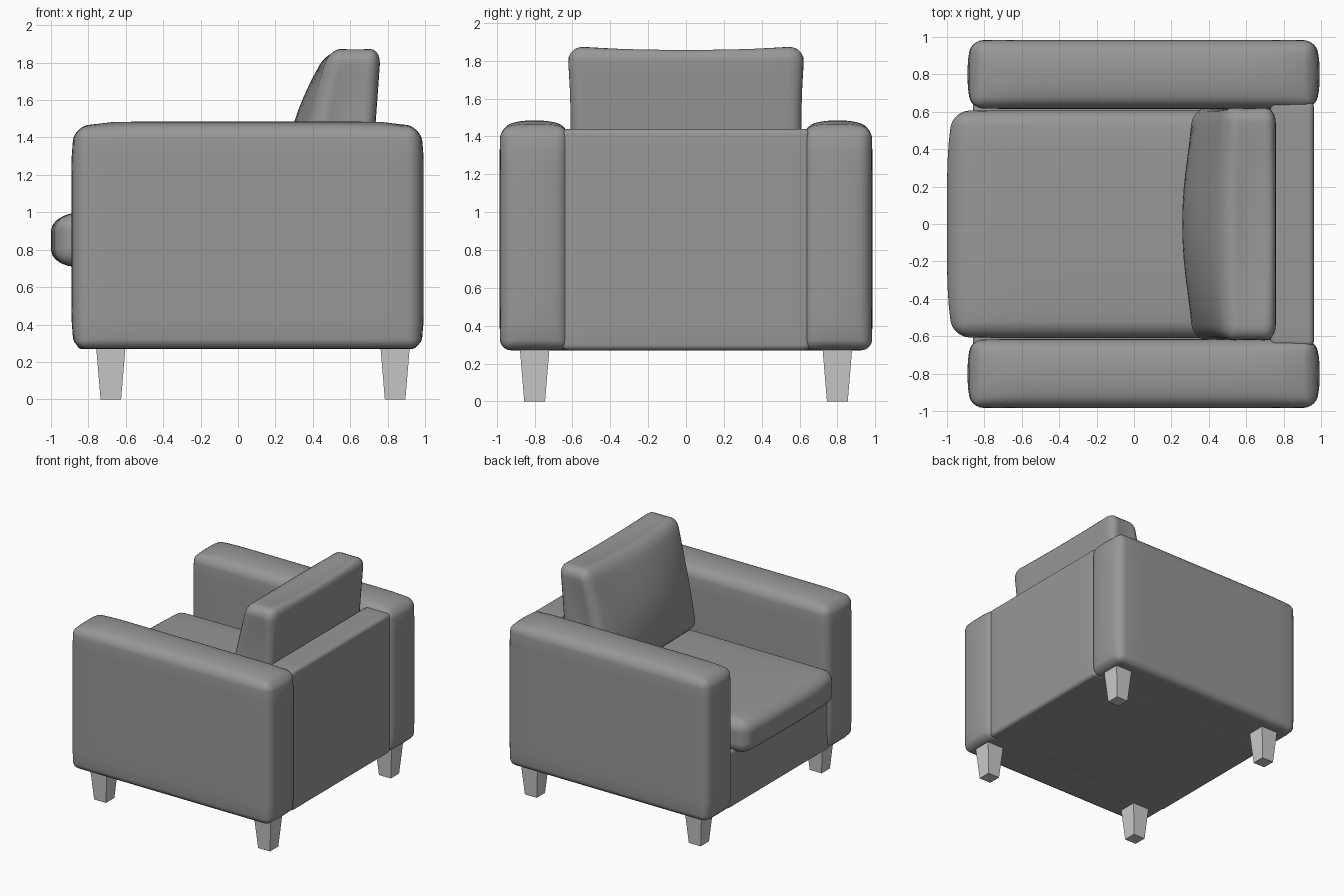
import bpy, bmesh
from mathutils import Vector

if "Cube" in bpy.data.objects:
    bpy.data.objects.remove(bpy.data.objects["Cube"])

# dark grey upholstery
fabric = bpy.data.materials.new("upholstery")
fabric.diffuse_color = (0.31, 0.31, 0.31, 1)
fabric.use_nodes = True
fabric.node_tree.nodes["Principled BSDF"].inputs["Base Color"].default_value = fabric.diffuse_color


def finish(name, bm):
    bmesh.ops.recalc_face_normals(bm, faces=bm.faces)
    me = bpy.data.meshes.new(name)
    bm.to_mesh(me)
    bm.free()
    ob = bpy.data.objects.new(name, me)
    bpy.context.collection.objects.link(ob)
    return ob


def smooth(ob):
    bpy.ops.object.select_all(action='DESELECT')
    ob.select_set(True)
    bpy.context.view_layer.objects.active = ob
    bpy.ops.object.shade_smooth_by_angle()


def soft_box(name, lo, hi, radius, bulge_lo=(0, 0, 0), bulge_hi=(0, 0, 0), power=(4, 4, 4), warp=None):
    """Rounded upholstered box whose faces swell (or sink) by a given amount per side."""
    lo, hi = Vector(lo), Vector(hi)
    mid, half = (lo + hi) / 2, (hi - lo) / 2
    bm = bmesh.new()
    bmesh.ops.create_cube(bm, size=2)
    for v in bm.verts:
        v.co = Vector(c * h for c, h in zip(v.co, half))
    bmesh.ops.bevel(bm, geom=bm.edges[:], offset=radius, segments=5, profile=0.5, affect='EDGES')
    # cross cuts give the faces enough resolution to swell
    for a in range(3):
        normal = Vector((0, 0, 0))
        normal[a] = 1
        reach = half[a] - radius
        for i in range(1, 12):
            bmesh.ops.bisect_plane(bm, geom=bm.verts[:] + bm.edges[:] + bm.faces[:],
                                   plane_co=normal * (reach * (i / 6 - 1)), plane_no=normal)
    for v in bm.verts:
        n = [v.co[a] / half[a] for a in range(3)]
        fall = [1 - min(1, abs(n[a])) ** power[a] for a in range(3)]
        for a in range(3):
            amount = bulge_hi[a] if n[a] > 0 else bulge_lo[a]
            v.co[a] += amount * n[a] * fall[a - 1] * fall[a - 2]
        if warp:
            warp(v.co, n)
        v.co += mid
    ob = finish(name, bm)
    ob.data.materials.append(fabric)
    smooth(ob)
    return ob


def tapered_leg(name, x, y):
    bm = bmesh.new()
    bmesh.ops.create_cube(bm, size=1)
    for v in bm.verts:
        top = v.co.z > 0
        w = 0.16 if top else 0.11
        v.co = (x + v.co.x * w, y + v.co.y * w, 0.30 if top else 0)
    return finish(name, bm)


# arms and legs, mirrored across y
for side, s in (("left", -1), ("right", 1)):
    y0, y1 = sorted((s * 0.62, s * 0.98))
    soft_box(side + "_arm", (-0.865, y0, 0.27), (0.965, y1, 1.445), 0.055,
             (0.025, 0.005, 0.0), (0.028, 0.005, 0.04), power=(12, 2.5, 12))
    tapered_leg(side + "_front_leg", -0.68, s * 0.80)
    tapered_leg(side + "_back_leg", 0.84, s * 0.80)

# base frame and backrest, reaching into the arms so the joints close up
soft_box("base", (-0.86, -0.92, 0.27), (0.90, 0.92, 0.50), 0.03)
soft_box("seat_frame", (-0.86, -0.66, 0.27), (0.90, 0.66, 0.74), 0.02)
soft_box("backrest", (0.73, -0.655, 0.27), (0.962, 0.655, 1.44), 0.03)

# seat cushion
soft_box("seat_cushion", (-0.965, -0.605, 0.71), (0.74, 0.605, 0.99), 0.085,
         (0.035, 0.005, 0.0), (0.0, 0.005, 0.015))


# back cushion: thick at the bottom, thin and leaning back at the top, with raised corners
def lean(co, n):
    t = (n[2] + 1) / 2
    front, back = 0.30 + 0.19 * t, 0.70 + 0.065 * t
    k = co.x / 0.20
    co.x = (front + back) / 2 + k * (back - front) / 2 - 0.50


soft_box("back_cushion", (0.30, -0.63, 0.98), (0.70, 0.63, 1.88), 0.09,
         (0.13, -0.03, 0.0), (0.0, -0.03, -0.035), power=(2, 2, 2), warp=lean)
